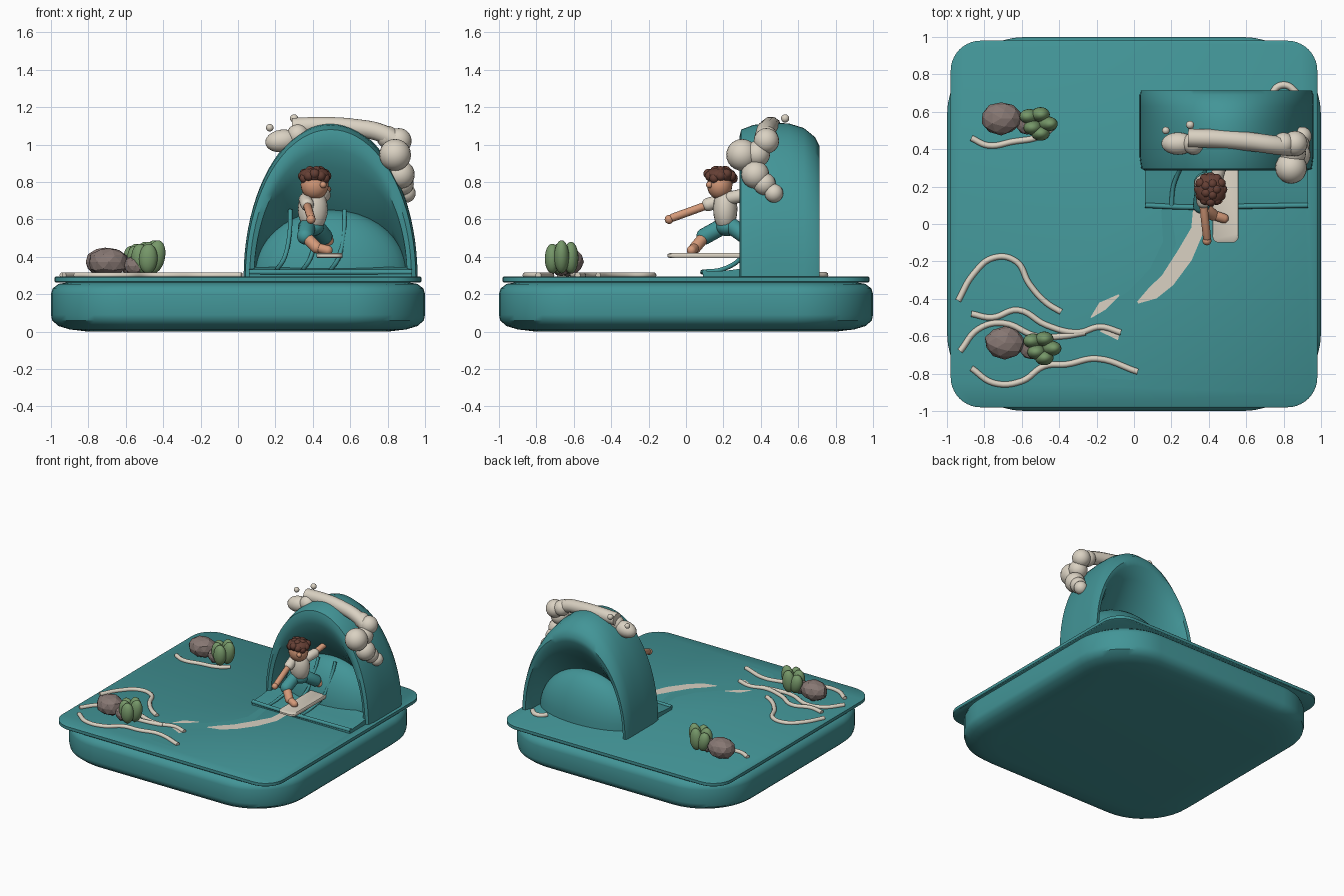
import bpy, bmesh, math, random
from math import sin, cos, pi
from mathutils import Vector, Matrix

if "Cube" in bpy.data.objects:
    bpy.data.objects.remove(bpy.data.objects["Cube"])
random.seed(4)


def material(name, rgb):
    m = bpy.data.materials.new(name)
    m.use_nodes = True
    m.diffuse_color = (*rgb, 1)
    m.node_tree.nodes["Principled BSDF"].inputs["Base Color"].default_value = (*rgb, 1)
    return m


TEAL = material("sea_teal", (.055, .30, .31))
CREAM = material("foam_cream", (.70, .64, .54))
SKIN = material("skin", (.66, .32, .19))
BROWN = material("hair_brown", (.13, .05, .035))
ROCK = material("rock_grey", (.24, .185, .17))
GREEN = material("leaf_green", (.18, .31, .14))
GROUND = .295


def finish(bm, name, mat, smooth=True):
    bmesh.ops.recalc_face_normals(bm, faces=bm.faces)
    mesh = bpy.data.meshes.new(name)
    bm.to_mesh(mesh)
    bm.free()
    mesh.materials.append(mat)
    ob = bpy.data.objects.new(name, mesh)
    bpy.context.collection.objects.link(ob)
    if smooth:
        shade(ob)
    return ob


def shade(ob):
    bpy.ops.object.select_all(action='DESELECT')
    ob.select_set(True)
    bpy.context.view_layer.objects.active = ob
    bpy.ops.object.shade_smooth_by_angle(angle=math.radians(40))


def loft(name, rings, mat):
    """Skin a list of closed point rings and cap both ends."""
    bm = bmesh.new()
    vs = [[bm.verts.new(p) for p in r] for r in rings]
    n = len(rings[0])
    for a, b in zip(vs, vs[1:]):
        for i in range(n):
            j = (i + 1) % n
            bm.faces.new((a[i], a[j], b[j], b[i]))
    bm.faces.new(vs[0])
    bm.faces.new(vs[-1])
    return finish(bm, name, mat)


def rounded_rect(hx, hy, r, z, n=10):
    return [(sx * (hx - r) + r * cos(a), sy * (hy - r) + r * sin(a), z)
            for k, (sx, sy) in enumerate(((1, 1), (-1, 1), (-1, -1), (1, -1)))
            for a in (pi / 2 * (k + i / n) for i in range(n + 1))]


def ball(name, c, r, mat, tilt=0, axis='Y'):
    bm = bmesh.new()
    radii = r if isinstance(r, tuple) else (r, r, r)
    m = Matrix.Translation(c) @ Matrix.Rotation(tilt, 4, axis) @ Matrix.Diagonal((*radii, 1))
    bmesh.ops.create_uvsphere(bm, u_segments=20, v_segments=12, radius=1, matrix=m)
    return finish(bm, name, mat)


def limb(name, a, b, r, mat):
    """Rounded capsule from a to b."""
    a, b = Vector(a), Vector(b)
    d = b - a
    bm = bmesh.new()
    rot = d.to_track_quat('Z', 'Y').to_matrix().to_4x4()
    bmesh.ops.create_uvsphere(bm, u_segments=16, v_segments=11, radius=r)
    for v in bm.verts:
        v.co.z += d.length / 2 * (1 if v.co.z > 0 else -1)
    bm.transform(Matrix.Translation((a + b) / 2) @ rot)
    return finish(bm, name, mat)


def tube(name, pts, r, mat):
    cu = bpy.data.curves.new(name, 'CURVE')
    cu.dimensions = '3D'
    cu.bevel_depth, cu.bevel_resolution, cu.resolution_u = r, 3, 6
    cu.use_fill_caps = True
    sp = cu.splines.new('BEZIER')
    sp.bezier_points.add(len(pts) - 1)
    for bp, p in zip(sp.bezier_points, pts):
        bp.co = p if len(p) == 3 else (*p, GROUND + r * .4)
        bp.handle_left_type = bp.handle_right_type = 'AUTO'
    cu.materials.append(mat)
    ob = bpy.data.objects.new(name, cu)
    bpy.context.collection.objects.link(ob)
    bpy.ops.object.select_all(action='DESELECT')
    ob.select_set(True)
    bpy.context.view_layer.objects.active = ob
    bpy.ops.object.convert(target='MESH')
    shade(bpy.context.object)


def ribbon(name, pts, mat, z=GROUND + .004):
    """Thin flat strip; each point is x, y, half width."""
    bm = bmesh.new()
    pairs = []
    for i, (x, y, w) in enumerate(pts):
        p, q = pts[max(i - 1, 0)], pts[min(i + 1, len(pts) - 1)]
        n = Vector((p[1] - q[1], q[0] - p[0], 0)).normalized() * w
        c = Vector((x, y, z))
        pairs.append((bm.verts.new(c + n), bm.verts.new(c - n)))
    for (a, b), (c, d) in zip(pairs, pairs[1:]):
        bm.faces.new((a, b, d, c))
    finish(bm, name, mat)


# Base tray and overhanging water plate
loft("base", [rounded_rect(1 - i, 1 - i, .42 - i * .5, z) for z, i in
              ((0, .2), (.012, .1), (.03, .04), (.06, .006), (.09, 0), (.2, 0),
               (.23, .008), (.255, .04), (.265, .1))], TEAL)
loft("water_plate", [rounded_rect(.98 - i, .98 - i, .16, z) for z, i in
                     ((.262, .005), (.267, 0), (.29, 0), (GROUND, .006))], TEAL)

# Curling wave arch: section points are y, width factor, height factor
section = ((.285, .93, .92), (.295, .98, .97), (.36, 1, 1), (.46, 1, 1.015), (.55, 1, 1.01),
           (.63, 1, .98), (.69, 1, .92), (.715, .98, .86), (.71, .93, .81), (.66, .88, .70),
           (.58, .87, .55), (.50, .86, .43), (.42, .87, .55), (.34, .88, .72), (.295, .88, .84))
loft("wave_arch", [[(.495 + .465 * fx * cos(t), y, .29 + .815 * fz * sin(t)) for y, fx, fz in section]
                   for t in (pi * i / 40 for i in range(41))], TEAL)
loft("wave_inner_swell", [[(.5 + .42 * cos(p) * cos(a), .5 + .2 * cos(p) * sin(a), .29 + .36 * sin(p))
                           for a in (2 * pi * i / 36 for i in range(36))]
                          for p in (pi / 2 * k / 10.3 for k in range(11))], TEAL)

# Sloping apron in front of the arch
loft("wave_apron", [[(x, .09, .29), (x, .09, .315), (x, .11, .32), (x, .22, .327),
                     (x, .36, .345), (x, .36, .29)] for x in (.06, .93)], TEAL)
tube("apron_lip", [(.06, .1, .318), (.3, .09, .318), (.6, .095, .318), (.93, .1, .318)], .014, TEAL)

# Water streaks climbing the swell
for x in (.2, .34, .49):
    tube("water_streak", [(x, .09, .32), (x + .01, .2, .335), (x + .05, .3, .4),
                          (x + .075, .36, .52), (x + .08, .42, .65)], .012, TEAL)

# Foam crest
tube("foam_crest", [(.29, .46, 1.095), (.45, .455, 1.1), (.62, .44, 1.09), (.77, .42, 1.06),
                    (.87, .41, 1.0)], .05, CREAM)
ball("foam_left", (.235, .43, 1.02), (.09, .06, .06), CREAM, -.15)
for c, r in (((.17, .5, 1.09), .02), ((.30, .53, 1.14), .022), ((.32, .43, 1.05), .06),
             ((.84, .3, .945), .085), ((.86, .43, 1.02), .068), ((.87, .37, .84), .075),
             ((.85, .38, .95), .07), ((.88, .42, .79), .06), ((.90, .47, .74), .05),
             ((.80, .43, 1.04), .06)):
    ball("foam_ball", c, r, CREAM)
tube("foam_back", [(.74, .70), (.77, .735), (.82, .74), (.87, .70)], .018, CREAM)

# Wake on the water
ribbon("wake_main", [(.31, .2, .02), (.345, .08, .03), (.34, -.03, .035), (.27, -.17, .045),
                     (.18, -.3, .04), (.1, -.37, .035), (.02, -.42, .006)], CREAM)
ribbon("wake_patch", [(-.23, -.5, .003), (-.17, -.44, .025), (-.08, -.38, .005)], CREAM)
ribbon("wake_tip", [(-.18, -.57, .005), (-.08, -.6, .022)], CREAM)
ribbon("wake_edge", [(.17, .08, .025), (.19, -.1, .035), (.12, -.26, .04), (0, -.4, .05),
                     (-.2, -.53, .05), (-.27, -.68, .06), (-.17, -.78, .05), (.02, -.81, .025)],
       TEAL, GROUND + .001)

# Foam lines around the rocks
for path in (
        [(-.94, -.41), (-.86, -.27), (-.75, -.18), (-.63, -.2), (-.56, -.32), (-.47, -.42), (-.39, -.47)],
        [(-.87, -.48), (-.76, -.5), (-.62, -.46), (-.47, -.54), (-.3, -.58), (-.18, -.55), (-.07, -.58)],
        [(-.93, -.68), (-.83, -.56), (-.7, -.53), (-.52, -.6), (-.38, -.6), (-.26, -.58)],
        [(-.87, -.77), (-.75, -.85), (-.6, -.84), (-.48, -.76), (-.36, -.75), (-.2, -.72), (.02, -.79)],
        [(-.87, .46), (-.78, .42), (-.65, .44), (-.5, .47), (-.43, .52)]):
    tube("foam_line", path, .016, CREAM)


# Rocks with leafy bushes
def rock(c, r):
    bm = bmesh.new()
    bmesh.ops.create_icosphere(bm, subdivisions=2, radius=1)
    for v in bm.verts:
        v.co *= random.uniform(.94, 1.03)
    bm.transform(Matrix.Translation(c) @ Matrix.Diagonal((*r, 1)))
    finish(bm, "rock", ROCK, False)


for x, y in ((-.71, .565), (-.69, -.635)):
    rock((x, y, .372), (.11, .09, .08))
    rock((x + .14, y - .03, .352), (.06, .06, .055))
    for dx, dy, h, t in ((.15, .02, .075, -.25), (.17, -.04, .08, -.1), (.21, .03, .085, .05),
                         (.25, -.02, .09, .2), (.21, -.07, .08, .05)):
        ball("leaf", (x + dx, y + dy - .01, .31 + h), (.05, .04, h), GREEN, t)

# Surfboard
board = loft("surfboard", [[(px * s, py * s + .2, z) for px, py, _ in rounded_rect(.07, .3, .035, 0, 5)]
                           for z, s in ((.393, .95), (.4, 1), (.414, 1), (.421, .95))], CREAM)
board.location.x = .49

# Rider body and head
ball("torso", (.40, .21, .655), (.08, .065, .12), CREAM)
ball("head", (.41, .18, .785), (.075, .068, .078), SKIN)
ball("nose", (.455, .125, .785), .018, SKIN)
ball("hair_cap", (.41, .185, .835), (.083, .083, .045), BROWN)
for i in range(12):
    a = 2 * pi * i / 12
    ball("hair_curl", (.41 + .062 * cos(a), .185 + .065 * sin(a), .832 + .012 * sin(3 * a)), .027, BROWN)
for i in range(5):
    a = 2 * pi * i / 5
    ball("hair_top_curl", (.41 + .03 * cos(a), .185 + .03 * sin(a), .858), .027, BROWN)

# Rider arms: one forward, one back for balance
limb("front_sleeve", (.36, .2, .705), (.37, .12, .68), .036, CREAM)
limb("front_arm", (.37, .11, .675), (.39, -.07, .61), .022, SKIN)
ball("front_hand", (.39, -.09, .6), .024, SKIN)
limb("back_sleeve", (.44, .24, .715), (.46, .31, .73), .036, CREAM)
limb("back_arm", (.46, .32, .735), (.48, .44, .77), .022, SKIN)
ball("back_hand", (.48, .46, .775), .026, SKIN)

# Rider legs
ball("hips", (.39, .22, .56), (.07, .06, .05), TEAL)
for side, hip, knee, ankle, toe in (
        ("front", (.37, .19, .56), (.36, .1, .51), (.42, .05, .45), (.48, .03, .435)),
        ("back", (.42, .25, .56), (.46, .32, .51), (.51, .38, .45), (.54, .39, .435))):
    limb(side + "_thigh", hip, knee, .045, TEAL)
    limb(side + "_shin", knee, ankle, .032, SKIN)
    limb(side + "_foot", ankle, toe, .026, SKIN)
